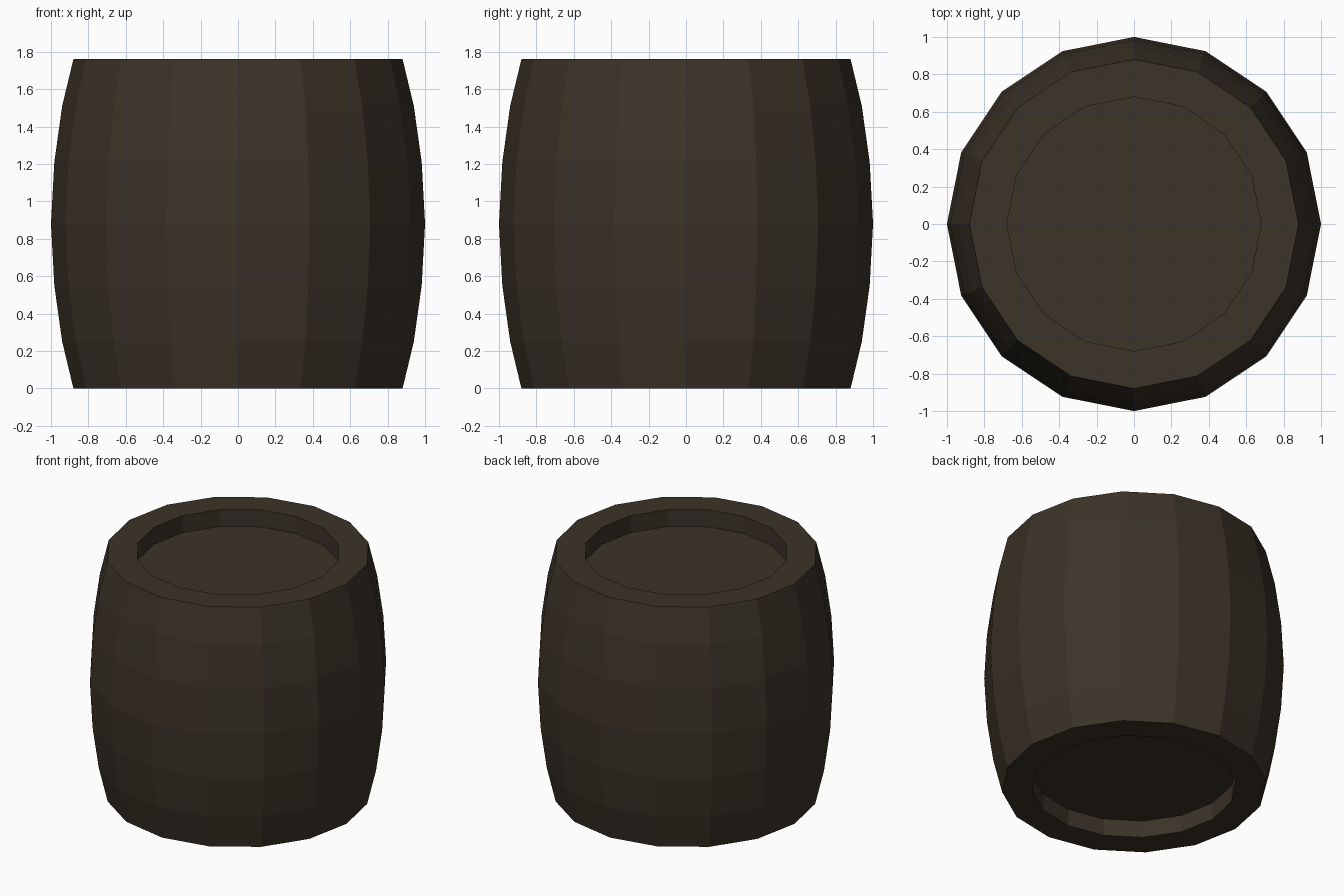
import bpy, bmesh, math

if "Cube" in bpy.data.objects:
    bpy.data.objects.remove(bpy.data.objects["Cube"])

SIDES = 16
HEIGHT, RECESS, INNER = 1.76, 0.125, 0.68

# Dark wood
wood = bpy.data.materials.new("dark_brown_wood")
wood.diffuse_color = (0.044, 0.033, 0.021, 1)
wood.use_nodes = True
wood.node_tree.nodes["Principled BSDF"].inputs["Base Color"].default_value = wood.diffuse_color

# Profile (radius, z): bottom recess, bulging staves, top recess
profile = [(INNER, RECESS), (INNER, 0), (0.88, 0), (0.94, 0.25), (0.982, 0.55),
           (1.0, HEIGHT / 2), (0.982, HEIGHT - 0.55), (0.94, HEIGHT - 0.25),
           (0.88, HEIGHT), (INNER, HEIGHT), (INNER, HEIGHT - RECESS)]

# Barrel: rings joined by flat quads, closed by a lid at each end
bm = bmesh.new()
rings = []
for r, z in profile:
    rings.append([bm.verts.new((r * math.cos(math.tau * i / SIDES),
                                r * math.sin(math.tau * i / SIDES), z))
                  for i in range(SIDES)])
for low, high in zip(rings, rings[1:]):
    for i in range(SIDES):
        j = (i + 1) % SIDES
        bm.faces.new((low[i], low[j], high[j], high[i]))
bm.faces.new(rings[0][::-1])
bm.faces.new(rings[-1])
bmesh.ops.recalc_face_normals(bm, faces=bm.faces)

mesh = bpy.data.meshes.new("barrel")
bm.to_mesh(mesh)
bm.free()
mesh.materials.append(wood)
bpy.context.collection.objects.link(bpy.data.objects.new("barrel", mesh))
